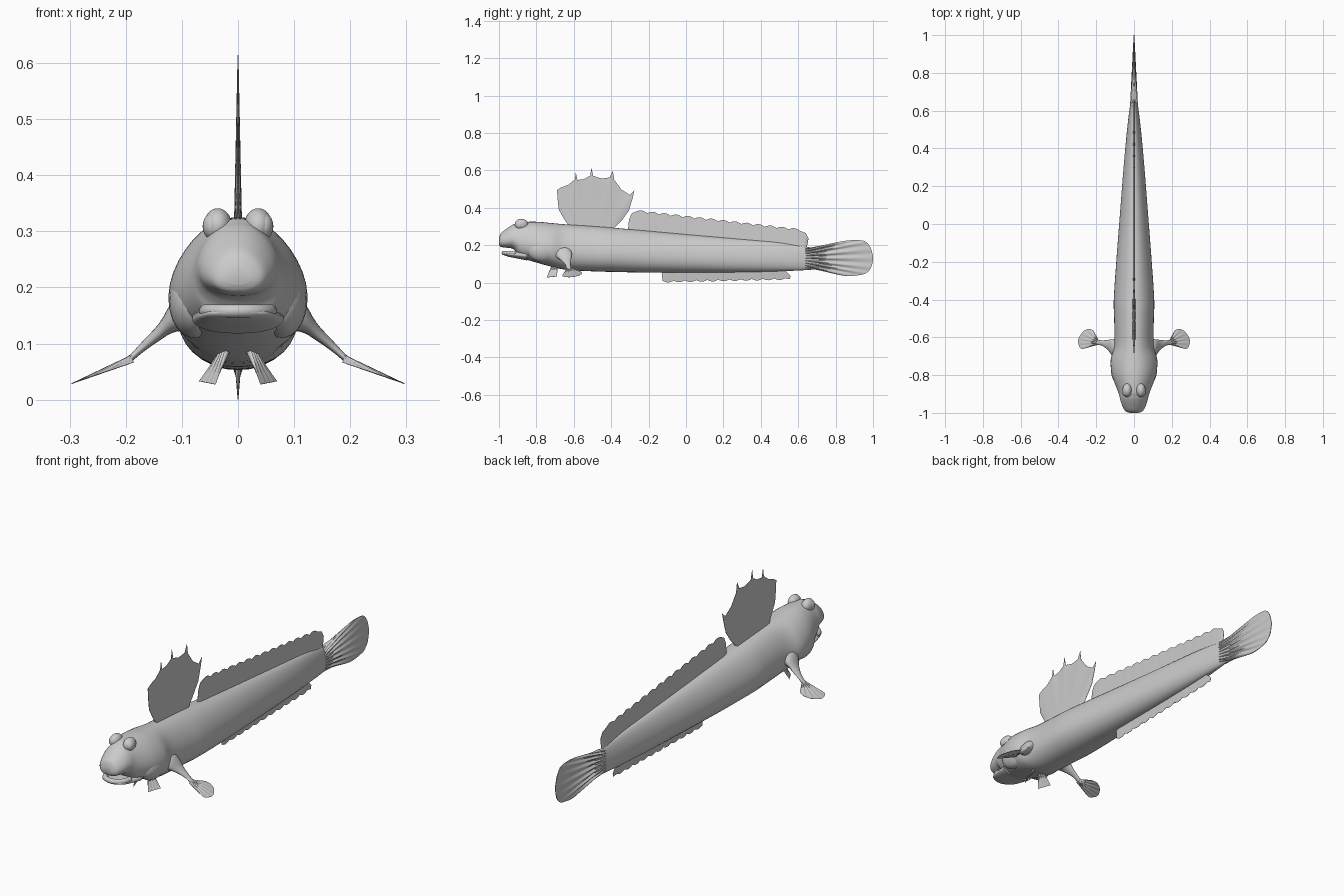
import bpy, bmesh, math
from mathutils import Vector

if "Cube" in bpy.data.objects:
    bpy.data.objects.remove(bpy.data.objects["Cube"])

skin = bpy.data.materials.new("grey_skin")
skin.diffuse_color = (0.6, 0.6, 0.6, 1)
skin.use_nodes = True
skin.node_tree.nodes["Principled BSDF"].inputs["Base Color"].default_value = skin.diffuse_color


def finish(bm, name, mirror=False, angle=50):
    bmesh.ops.remove_doubles(bm, verts=bm.verts, dist=0.0003)
    bmesh.ops.recalc_face_normals(bm, faces=bm.faces)
    me = bpy.data.meshes.new(name)
    bm.to_mesh(me)
    bm.free()
    me.materials.append(skin)
    ob = bpy.data.objects.new(name, me)
    bpy.context.collection.objects.link(ob)
    bpy.ops.object.select_all(action='DESELECT')
    ob.select_set(True)
    bpy.context.view_layer.objects.active = ob
    bpy.ops.object.shade_smooth_by_angle(angle=math.radians(angle))
    if mirror:
        ob.modifiers.new("mirror", 'MIRROR').use_mirror_merge = False
    return ob


def spline(rows, steps):
    """Catmull-Rom through rows of numbers."""
    out = []
    for i in range(len(rows) - 1):
        a, b = rows[max(i - 1, 0)], rows[i]
        c, d = rows[i + 1], rows[min(i + 2, len(rows) - 1)]
        for s in range(steps):
            t = s / steps
            out.append([0.5 * (2 * q + (r - p) * t + (2 * p - 5 * q + 4 * r - w) * t * t
                               + (3 * q - p - 3 * r + w) * t ** 3)
                        for p, q, r, w in zip(a, b, c, d)])
    out.append(list(rows[-1]))
    return out


def loft(name, rings, mirror=False):
    bm = bmesh.new()
    vs = [[bm.verts.new(p) for p in ring] for ring in rings]
    n = len(vs[0])
    for a, b in zip(vs, vs[1:]):
        for i in range(n):
            j = (i + 1) % n
            bm.faces.new((a[i], a[j], b[j], b[i]))
    bm.faces.new(vs[0])
    bm.faces.new(vs[-1])
    return finish(bm, name, mirror)


def body_rings(rows, pear, n=36, steps=5):
    rings = []
    for y, top, bot, w in spline(rows, steps):
        ring = []
        for i in range(n):
            t = 2 * math.pi * i / n
            c, s = math.cos(t), math.sin(t)
            c = math.copysign(abs(c) ** 0.9, c)
            ring.append((w * c * (1 - pear * s), y, (top + bot) / 2 + (top - bot) / 2 * s))
        rings.append(ring)
    return rings


def fin(name, a, b, edge, normal, thick, rays=0, mirror=False, rows=6):
    """Thin lens-shaped membrane from the base line a-b out to an edge."""
    a, b, normal = Vector(a), Vector(b), Vector(normal).normalized()
    bm = bmesh.new()
    n = len(edge) - 1
    sides = []
    for sign in (1, -1):
        grid = []
        for i, e in enumerate(edge):
            u = i / n
            root = a.lerp(b, u)
            ridge = 1 + (0.45 * math.cos(2 * math.pi * rays * u) if rays else 0)
            border = 0.15 if i in (0, n) else 1
            grid.append([bm.verts.new(root.lerp(Vector(e), v / rows) + normal * sign * thick
                                      * ridge * border * (1 - 0.9 * v / rows))
                         for v in range(rows + 1)])
        for p, q in zip(grid, grid[1:]):
            for v in range(rows):
                bm.faces.new((p[v], q[v], q[v + 1], p[v + 1]))
        sides.append(grid)
    g, h = sides
    rim = lambda s: s[0][:-1] + [c[-1] for c in s] + s[-1][-2::-1]
    r0, r1 = rim(g), rim(h)
    for i in range(len(r0) - 1):
        bm.faces.new((r0[i], r0[i + 1], r1[i + 1], r1[i]))
    return finish(bm, name, mirror)


def ball(name, loc, size):
    bm = bmesh.new()
    bmesh.ops.create_uvsphere(bm, u_segments=24, v_segments=16, radius=1)
    for v in bm.verts:
        v.co = Vector([c * s + l for c, s, l in zip(v.co, size, loc)])
    return finish(bm, name, True)


# body with overhanging snout: y, top, bottom, half width
loft("body", body_rings([
    (-1.0, .235, .205, .022), (-.99, .262, .191, .045), (-.96, .287, .186, .062),
    (-.93, .307, .182, .071), (-.91, .316, .165, .076), (-.885, .323, .135, .084),
    (-.8, .325, .107, .114), (-.72, .318, .085, .121), (-.64, .311, .068, .102),
    (-.5, .302, .06, .103), (-.4, .294, .057, .105), (-.2, .276, .053, .092),
    (0, .258, .053, .077), (.3, .232, .055, .054), (.5, .214, .06, .036),
    (.65, .19, .067, .018), (.71, .184, .073, .011)], .2))

# lower jaw and its lip
loft("lower_jaw", body_rings([
    (-.98, .16, .15, .025), (-.965, .165, .143, .05), (-.94, .166, .136, .064),
    (-.9, .168, .128, .074), (-.85, .17, .118, .082)], 0))
lip = []
for i in range(25):
    t = math.pi * i / 24
    cx, cy = math.cos(t), -math.sin(t)
    lip.append([((.058 + .012 * math.cos(k * math.pi / 5)) * cx,
                 -.91 + (.064 + .012 * math.cos(k * math.pi / 5)) * cy,
                 .158 + .012 * math.sin(k * math.pi / 5)) for k in range(10)])
loft("lower_lip", lip)

# eyes and cheeks
ball("eye_socket", (.036, -.88, .31), (.025, .036, .031))
ball("eyeball", (.045, -.888, .309), (.018, .024, .024))
ball("cheek", (.078, -.765, .175), (.045, .085, .065))

# front fin arms: centre x, y, z and radii
arm = spline([(.06, -.665, .165, .055, .045), (.11, -.655, .152, .045, .031),
              (.14, -.64, .121, .026, .016), (.17, -.63, .094, .014, .01),
              (.195, -.627, .071, .014, .007), (.215, -.625, .062, .016, .004)], 4)
loft("front_arm", [[(x, y + ry * math.cos(k * math.pi / 8), z + rz * math.sin(k * math.pi / 8))
                    for k in range(16)] for x, y, z, ry, rz in arm], True)
paddle = spline([(.205, -.595), (.213, -.567), (.238, -.555), (.265, -.566), (.285, -.59),
                 (.296, -.615), (.293, -.64), (.28, -.66), (.25, -.656), (.215, -.645)], 5)
fin("front_paddle", (.188, -.615, .073), (.188, -.64, .073),
    [(x, y, .068 - (x - .19) * .37) for x, y in paddle], (.35, 0, 1), .005, 8, True)

# small belly fins
fin("belly_fin", (.015, -.715, .098), (.018, -.685, .1),
    [(.04 + .03 * u, -.745 + .055 * u, .027 + .006 * u) for u in [i / 16 for i in range(17)]],
    (.75, -.3, .6), .006, 4, True)

# sail fin with spines
sail = [(-.62, .315), (-.655, .345), (-.68, .39), (-.686, .44), (-.69, .495), (-.665, .51),
        (-.63, .522), (-.595, .55), (-.589, .588), (-.58, .548), (-.545, .553), (-.512, .572),
        (-.506, .614), (-.496, .57), (-.45, .556), (-.408, .562), (-.391, .598), (-.384, .55),
        (-.345, .497), (-.3, .468), (-.276, .492), (-.286, .45), (-.305, .385), (-.345, .33),
        (-.40, .295)]
fin("sail_fin", (0, -.62, .28), (0, -.40, .265), [(0, y, z) for y, z in sail],
    (1, 0, 0), .008)


# long scalloped fins along back and belly
def scallop(y0, z0, y1, z1, count, depth, n):
    return [(0, y0 + (y1 - y0) * i / n, z0 + (z1 - z0) * i / n
             + depth * abs(math.sin(math.pi * count * i / n))) for i in range(n + 1)]


back = [(0, -.31, .285), (0, -.305, .335), (0, -.29, .37)] \
    + scallop(-.27, .378, .61, .276, 14, .011, 84) + [(0, .64, .265), (0, .655, .235), (0, .648, .2)]
fin("back_fin", (0, -.30, .25), (0, .645, .17), back, (1, 0, 0), .008)
under = [(0, -.13, .05)] + scallop(-.125, .009, .53, .023, 11, -.009, 66) \
    + [(0, .555, .018), (0, .56, .035), (0, .52, .05)]
fin("under_fin", (0, -.12, .075), (0, .52, .085), under, (1, 0, 0), .007)

# tail fan
tail = spline([(.72, .197), (.85, .223), (.94, .225), (.975, .205), (.993, .168), (1.0, .13),
               (.993, .09), (.975, .06), (.94, .042), (.85, .036), (.72, .064)], 8)
fin("tail_fin", (0, .64, .182), (0, .64, .078), [(0, y, z) for y, z in tail],
    (1, 0, 0), .014, 8, False, 10)
